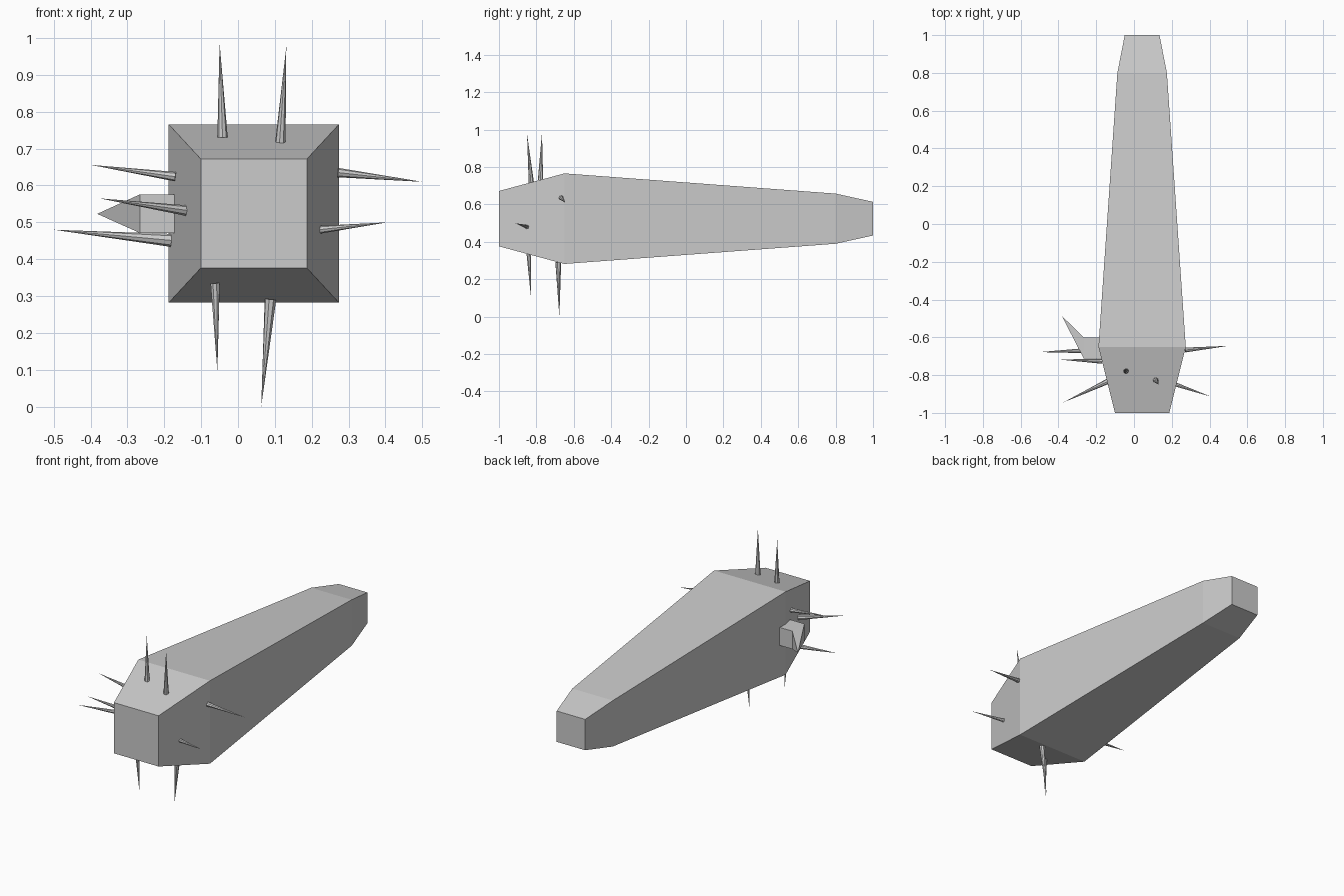
import bpy, bmesh
from mathutils import Vector

if "Cube" in bpy.data.objects:
    bpy.data.objects.remove(bpy.data.objects["Cube"])


def make_object(name, bm):
    bmesh.ops.recalc_face_normals(bm, faces=bm.faces)
    mesh = bpy.data.meshes.new(name)
    bm.to_mesh(mesh)
    bm.free()
    obj = bpy.data.objects.new(name, mesh)
    bpy.context.collection.objects.link(obj)
    return obj


# Tapered square body: y, half width, half height of each section
CX, CZ = 0.043, 0.524
SECTIONS = [(-1.0, 0.144, 0.148), (-0.65, 0.231, 0.242),
            (0.8, 0.131, 0.134), (1.0, 0.092, 0.09)]
bm = bmesh.new()
rings = [[bm.verts.new((CX + sx * w, y, CZ + sz * h))
          for sx, sz in ((-1, -1), (1, -1), (1, 1), (-1, 1))]
         for y, w, h in SECTIONS]
for a, b in zip(rings, rings[1:]):
    for i in range(4):
        j = (i + 1) % 4
        bm.faces.new((a[i], a[j], b[j], b[i]))
bm.faces.new(rings[0])
bm.faces.new(rings[-1])
make_object("body", bm)

# Side block with an off-centre pyramid point
bm = bmesh.new()
inner, outer = [[bm.verts.new((x, y, z)) for y, z in
                 ((-0.712, 0.471), (-0.6, 0.471), (-0.6, 0.576), (-0.712, 0.576))]
                for x in (-0.17, -0.266)]
tip = bm.verts.new((-0.382, -0.487, 0.523))
bm.faces.new(inner)
for i in range(4):
    j = (i + 1) % 4
    bm.faces.new((inner[i], inner[j], outer[j], outer[i]))
    bm.faces.new((outer[i], outer[j], tip))
make_object("side_point", bm)


# Spikes: slim cones from base to tip
def spike(name, base, tip):
    base, tip = Vector(base), Vector(tip)
    axis = tip - base
    bm = bmesh.new()
    bmesh.ops.create_cone(bm, cap_ends=True, segments=8,
                          radius1=0.055 * axis.length, radius2=0.0,
                          depth=axis.length)
    bmesh.ops.remove_doubles(bm, verts=bm.verts, dist=1e-5)
    obj = make_object(name, bm)
    obj.location = (base + tip) / 2
    obj.rotation_euler = axis.to_track_quat('Z', 'Y').to_euler()


SPIKES = {
    "top_spike_left": ((-0.042, -0.778, 0.73), (-0.05, -0.77, 0.987)),
    "top_spike_right": ((0.115, -0.827, 0.717), (0.131, -0.85, 0.976)),
    "bottom_spike_left": ((-0.062, -0.84, 0.335), (-0.056, -0.828, 0.095)),
    "bottom_spike_right": ((0.088, -0.683, 0.291), (0.063, -0.677, 0.0)),
    "right_spike_rear": ((0.271, -0.667, 0.635), (0.5, -0.645, 0.61)),
    "right_spike_front": ((0.222, -0.85, 0.48), (0.405, -0.913, 0.5)),
    "left_spike_upper": ((-0.17, -0.727, 0.624), (-0.4, -0.717, 0.656)),
    "left_spike_middle": ((-0.141, -0.834, 0.532), (-0.375, -0.945, 0.565)),
    "left_spike_lower": ((-0.181, -0.668, 0.451), (-0.5, -0.678, 0.48)),
}
for name, (base, end) in SPIKES.items():
    spike(name, base, end)
